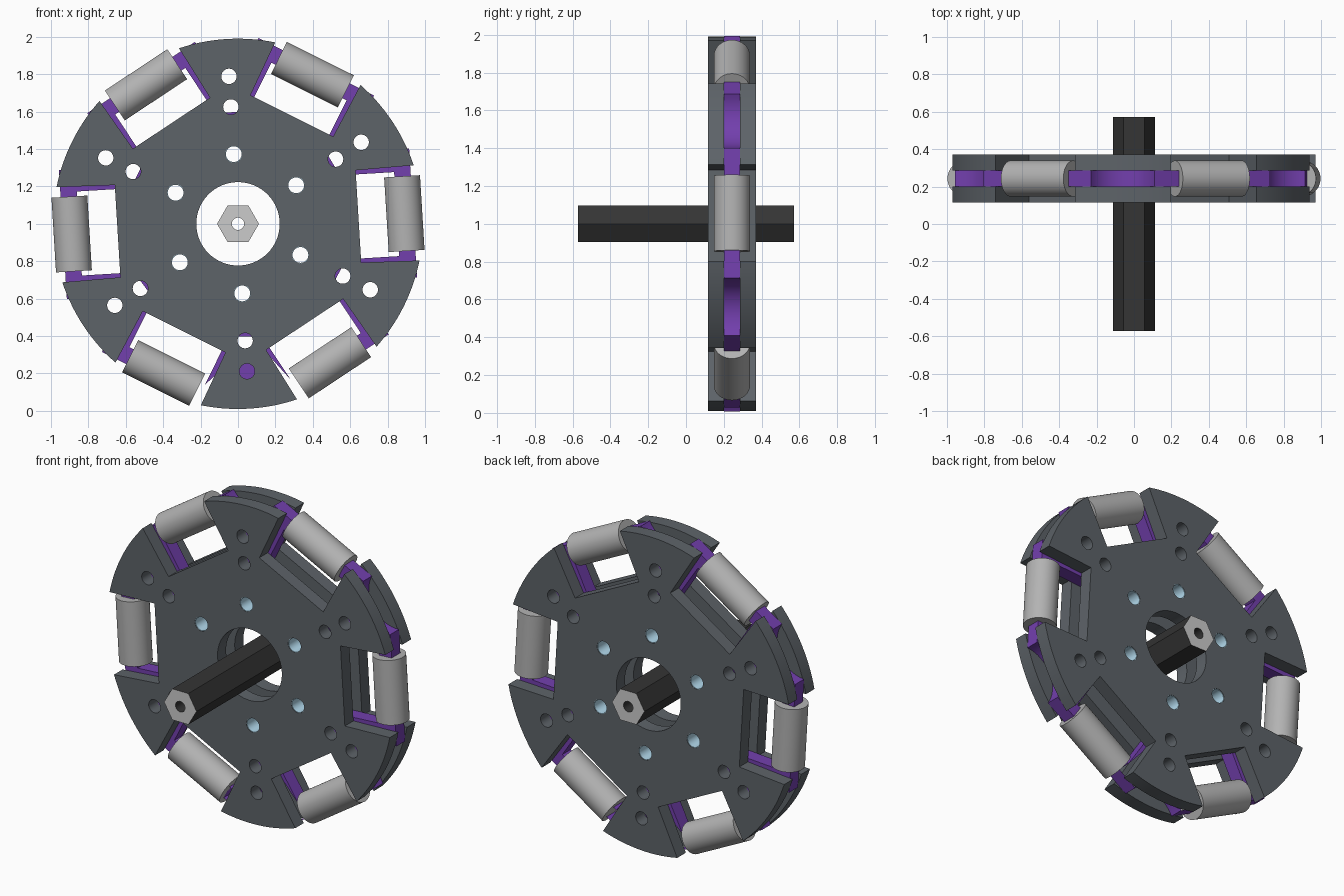
import bpy
from math import sin, cos, pi, radians, hypot, atan2

if "Cube" in bpy.data.objects:
    bpy.data.objects.remove(bpy.data.objects["Cube"])

TILT = radians(3.5)      # wheel is turned slightly about its axle
STEP = pi / 3
MID_Y = 0.243            # wheel mid-plane
THICK = 0.085            # each layer of the three-layer wheel


def material(name, rgb):
    m = bpy.data.materials.new(name)
    m.diffuse_color = (*rgb, 1)
    m.use_nodes = True
    m.node_tree.nodes["Principled BSDF"].inputs["Base Color"].default_value = m.diffuse_color
    return m


slate = material("slate", (0.11, 0.125, 0.14))
purple = material("purple", (0.17, 0.05, 0.42))
blue = material("blue", (0.45, 0.7, 0.85))
black = material("black", (0.035, 0.035, 0.035))
light = material("light_grey", (0.6, 0.6, 0.6))
roller_grey = material("roller_grey", (0.45, 0.45, 0.45))


def polar(r, a):
    return (r * cos(a), r * sin(a))


def turn(p, a):
    return (p[0] * cos(a) - p[1] * sin(a), p[0] * sin(a) + p[1] * cos(a))


def circle(r, centre=(0, 0), n=32):
    return [(centre[0] + r * cos(2 * pi * i / n), centre[1] + r * sin(2 * pi * i / n))
            for i in range(n)]


def smooth(ob):
    bpy.ops.object.select_all(action='DESELECT')
    ob.select_set(True)
    bpy.context.view_layer.objects.active = ob
    bpy.ops.object.shade_smooth_by_angle(angle=radians(30))


def slab(name, loops, y, depth, mat):
    """Extrude flat front-view loops (holes allowed) along y, centred on y."""
    cu = bpy.data.curves.new(name, 'CURVE')
    cu.dimensions = '2D'
    cu.fill_mode = 'BOTH'
    cu.extrude = depth / 2
    for loop in loops:
        sp = cu.splines.new('POLY')
        sp.points.add(len(loop) - 1)
        for pt, (u, v) in zip(sp.points, loop):
            pt.co = (u, v, 0, 1)
        sp.use_cyclic_u = True
    tmp = bpy.data.objects.new(name + "_curve", cu)
    bpy.context.collection.objects.link(tmp)
    dg = bpy.context.evaluated_depsgraph_get()
    me = bpy.data.meshes.new_from_object(tmp.evaluated_get(dg))
    bpy.data.objects.remove(tmp)
    ob = bpy.data.objects.new(name, me)
    ob.location = (0, y, 1)
    ob.rotation_euler = (pi / 2, 0, 0)
    bpy.context.collection.objects.link(ob)
    me.materials.clear()
    me.materials.append(mat)
    smooth(ob)
    return ob


# Side plates: disc with six roller pockets, a bore and bolt holes
outline, holes = [], [circle(0.223, n=64)]
R, W_IN, W_OUT, FLOOR = 0.99, 0.247, 0.255, 0.645
half = atan2(W_OUT, (R * R - W_OUT * W_OUT) ** 0.5)
for k in range(6):
    a = TILT + k * STEP
    outline += [turn((FLOOR, -W_IN), a), turn((FLOOR, W_IN), a)]
    span = STEP - 2 * half
    outline += [polar(R, a + half + span * i / 14) for i in range(15)]
    s = a + STEP / 2
    holes += [circle(0.045, polar(0.373, s)), circle(0.041, polar(0.626, s)),
              circle(0.041, polar(0.79, s))]
for name, side in (("front_plate", -1), ("back_plate", 1)):
    slab(name, [outline] + holes, MID_Y + side * THICK, THICK, slate)

# Roller holder: one side given in pocket coordinates, mirrored about the spoke
side_pts = [turn(p, -STEP / 2) for p in
            [(0.56, 0.225), (0.85, 0.225), (0.85, 0.20), (0.938, 0.20), (0.938, 0.345)]]
tip_u, tip_v = side_pts[-1][0], abs(side_pts[-1][1])
sag = 0.10
rad = (tip_v ** 2 + sag ** 2) / (2 * sag)
cu = tip_u - sag + rad
spread = atan2(tip_v, rad - sag)
dip = [(cu - rad * cos(t), rad * sin(t))
       for t in [spread * (i / 8 - 1) for i in range(1, 16)]]
holder = side_pts + dip + [(u, -v) for u, v in reversed(side_pts)]

for k in range(6):
    a = TILT + k * STEP
    s = a + STEP / 2
    # Purple holder and blue spacer on each spoke
    slab(f"roller_holder_{k + 1}",
         [[turn(p, s) for p in holder],
          circle(0.041, polar(0.626, s)), circle(0.041, polar(0.79, s))],
         MID_Y, THICK, purple)
    c = polar(0.373, s)
    slab(f"spacer_{k + 1}", [circle(0.045, c), circle(0.042, c)],
         MID_Y, 3 * THICK - 0.004, blue)
    # Roller lying across each pocket
    x, z = polar(0.891, a)
    bpy.ops.mesh.primitive_cylinder_add(vertices=48, radius=0.096, depth=0.40,
                                        location=(x, MID_Y, 1 + z),
                                        rotation=(0, -a, 0))
    roller = bpy.context.object
    roller.name = f"roller_{k + 1}"
    roller.data.materials.append(roller_grey)
    smooth(roller)

# Hexagonal axle with a centre hole and bare end faces
axle = slab("axle", [circle(0.112, n=6), circle(0.033)], 0, 1.142, black)
axle.data.materials.append(light)
for poly in axle.data.polygons:
    poly.material_index = 1 if abs(poly.normal.z) > 0.9 else 0
